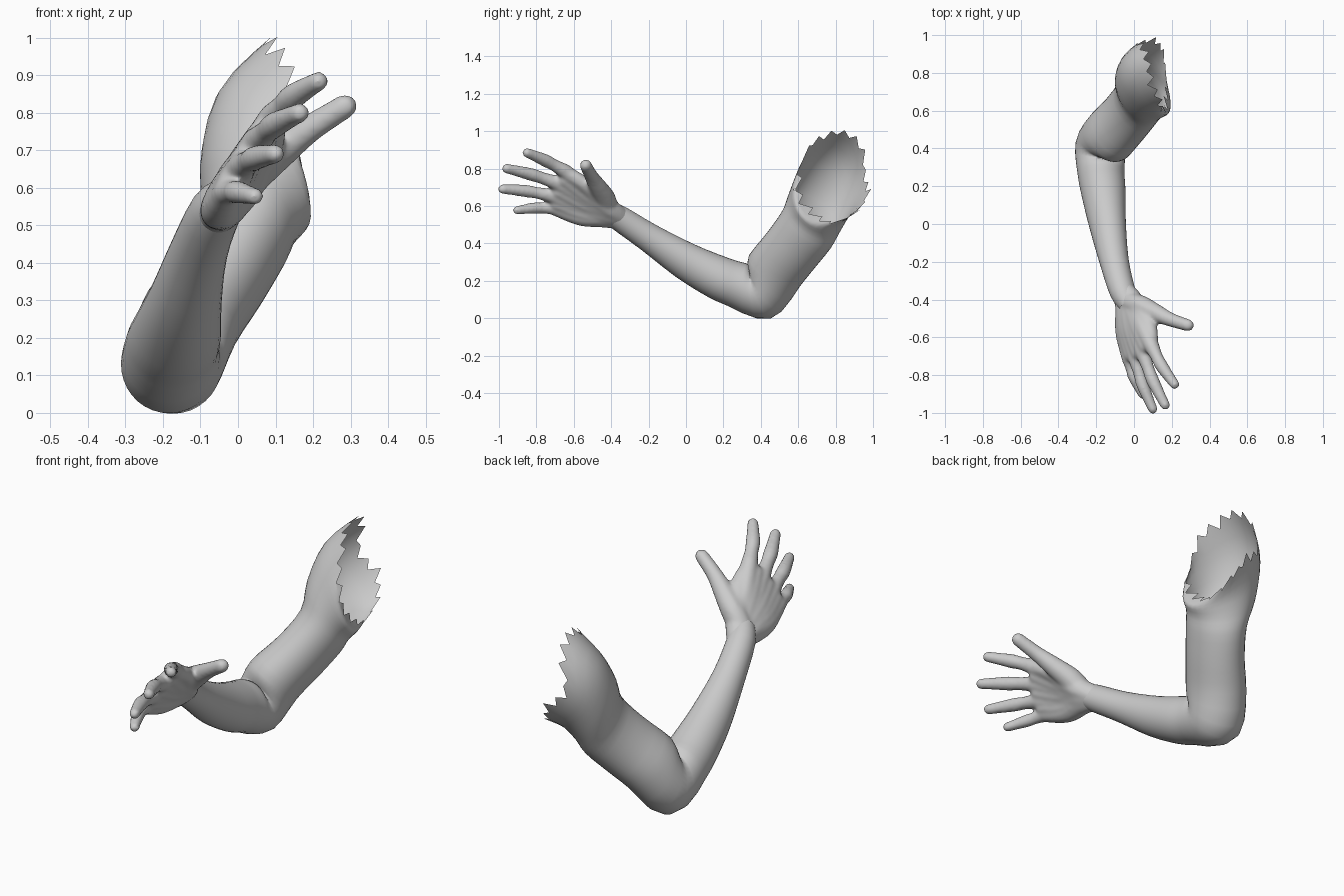
import bpy, bmesh, math, random
from mathutils import Vector

if "Cube" in bpy.data.objects:
    bpy.data.objects.remove(bpy.data.objects["Cube"])

random.seed(4)
SEG = 36


def spline(keys, t):
    """Catmull-Rom through a list of vectors, t in key units."""
    i = min(int(t), len(keys) - 2)
    f = t - i
    p1, p2 = keys[i], keys[i + 1]
    p0, p3 = keys[max(i - 1, 0)], keys[min(i + 2, len(keys) - 1)]
    return 0.5 * (2 * p1 + (p2 - p0) * f + (2 * p0 - 5 * p1 + 4 * p2 - p3) * f * f
                  + (3 * p1 - p0 - 3 * p2 + p3) * f ** 3)


def make_object(name, bm):
    mesh = bpy.data.meshes.new(name)
    bm.to_mesh(mesh)
    bm.free()
    mesh.shade_smooth()
    ob = bpy.data.objects.new(name, mesh)
    bpy.context.collection.objects.link(ob)
    return ob


# Arm: oval rings (centre, half width, half depth) from wrist to torn shoulder
rings = [
    ((-.022, -.430, .578), .058, .054),
    ((-.060, -.360, .537), .069, .067),
    ((-.104, -.200, .432), .077, .077),
    ((-.140, .000, .305), .096, .102),
    ((-.162, .170, .218), .118, .117),
    ((-.175, .275, .178), .125, .124),
    ((-.176, .400, .132), .134, .146),
    ((-.125, .472, .252), .136, .160),
    ((-.045, .560, .362), .128, .160),
    ((.018, .645, .475), .132, .165),
    ((.030, .690, .570), .168, .172),
    ((.067, .742, .675), .224, .182),
    ((.125, .798, .752), .250, .198),
]
side = Vector((-.84, .13, .51)).normalized()
centres = [Vector(r[0]) for r in rings]
sizes = [Vector((r[1], r[2])) for r in rings]
last = len(rings) - 1
normals = [(centres[min(i + 1, last)] - centres[max(i - 1, 0)]).normalized() for i in range(last + 1)]
normals[-4:] = [Vector((.52, .56, .65)).normalized(), Vector((.62, .52, .58)).normalized(),
                Vector((.8, .4, .4)).normalized(), Vector((1, .13, .18)).normalized()]


def skin_point(t, a):
    n, size = spline(normals, t).normalized(), spline(sizes, t)
    u = (side - n * side.dot(n)).normalized()
    return spline(centres, t) + u * size.x * math.cos(a) + n.cross(u) * size.y * math.sin(a)


bm = bmesh.new()
STEP = 3
previous = None
for k in range(last * STEP + 1):
    loop = []
    for s in range(SEG):
        a = 2 * math.pi * s / SEG
        # the tear runs deeper at the upper back of the shoulder
        cut = .6 * max(0, math.cos(a + math.pi * .3)) ** 4
        t = k / STEP
        t -= cut * max(0, t - last + 2) / 2
        p = skin_point(t, a)
        if k == last * STEP:       # jagged torn rim
            along = (p - skin_point(t - .3, a)).normalized()
            p += along * ((.036 if s % 2 else -.014) + random.uniform(-.015, .015))
        loop.append(bm.verts.new(p))
    if previous:
        for s in range(SEG):
            e = (s + 1) % SEG
            bm.faces.new((previous[s], previous[e], loop[e], loop[s]))
    previous = loop
bmesh.ops.recalc_face_normals(bm, faces=bm.faces)
make_object("arm", bm)

# Hand: rows of overlapping beads along each bone, fused by a voxel remesh
bm = bmesh.new()


def bone(points, radii):
    pts = [Vector(p) for p in points]
    rad = [Vector((r, 0)) for r in radii]
    for i in range(len(pts) - 1):
        count = max(3, round((pts[i + 1] - pts[i]).length / .01))
        for j in range(count + 1):
            t = min(i + j / count, len(pts) - 1)
            made = bmesh.ops.create_icosphere(bm, subdivisions=2, radius=spline(rad, t).x)
            bmesh.ops.translate(bm, verts=made["verts"], vec=spline(pts, t))


back = Vector((-.85, .03, .52))    # direction of the back of the hand
wrist = Vector((-.064, -.345, .530))
# finger: carpal start, mid palm, knuckle, tip, thickness
fingers = [
    ((.005, -.425, .595), (.045, -.535, .69), (.095, -.65, .787), (.215, -.849, .884), 1.06),
    ((-.015, -.43, .575), (.010, -.555, .645), (.050, -.69, .722), (.165, -.959, .800), 1.06),
    ((-.030, -.43, .555), (-.025, -.565, .595), (.010, -.72, .655), (.100, -.980, .690), 1.03),
    ((-.045, -.43, .540), (-.050, -.565, .545), (-.030, -.71, .588), (.045, -.903, .577), .96),
]
for start, mid, knuckle, tip, w in fingers:
    bone([wrist, start, mid, knuckle], [.060, .058, .052, .039 * w])
    k, e = Vector(knuckle), Vector(tip)
    bone([k, k.lerp(e, .28) + back * .008, k.lerp(e, .5) + back * .012,
          k.lerp(e, .8) + back * .006, e],
         [.039 * w, .032 * w, .034 * w, .029 * w, .026 * w])

# Flesh between the palm bones
for one, two in zip(fingers, fingers[1:]):
    a, b, c = [(Vector(p) + Vector(q)) / 2 for p, q in zip(one[:3], two[:3])]
    bone([a, b, b.lerp(c, .85)], [.058, .054, .043])

# Thumb and the web of skin beside it
bone([(-.020, -.415, .580), (.035, -.435, .640), (.112, -.47, .700), (.19, -.505, .757), (.285, -.536, .817)],
     [.058, .060, .050, .039, .034])
bone([(.03, -.46, .64), (.068, -.515, .695), (.088, -.57, .735), (.092, -.63, .77)],
     [.057, .048, .040, .038])

hand = make_object("hand", bm)
remesh = hand.modifiers.new("fuse", "REMESH")
remesh.mode = 'VOXEL'
remesh.voxel_size = .0085
remesh.use_smooth_shade = True
smooth = hand.modifiers.new("soften", "SMOOTH")
smooth.factor = .5
smooth.iterations = 12
